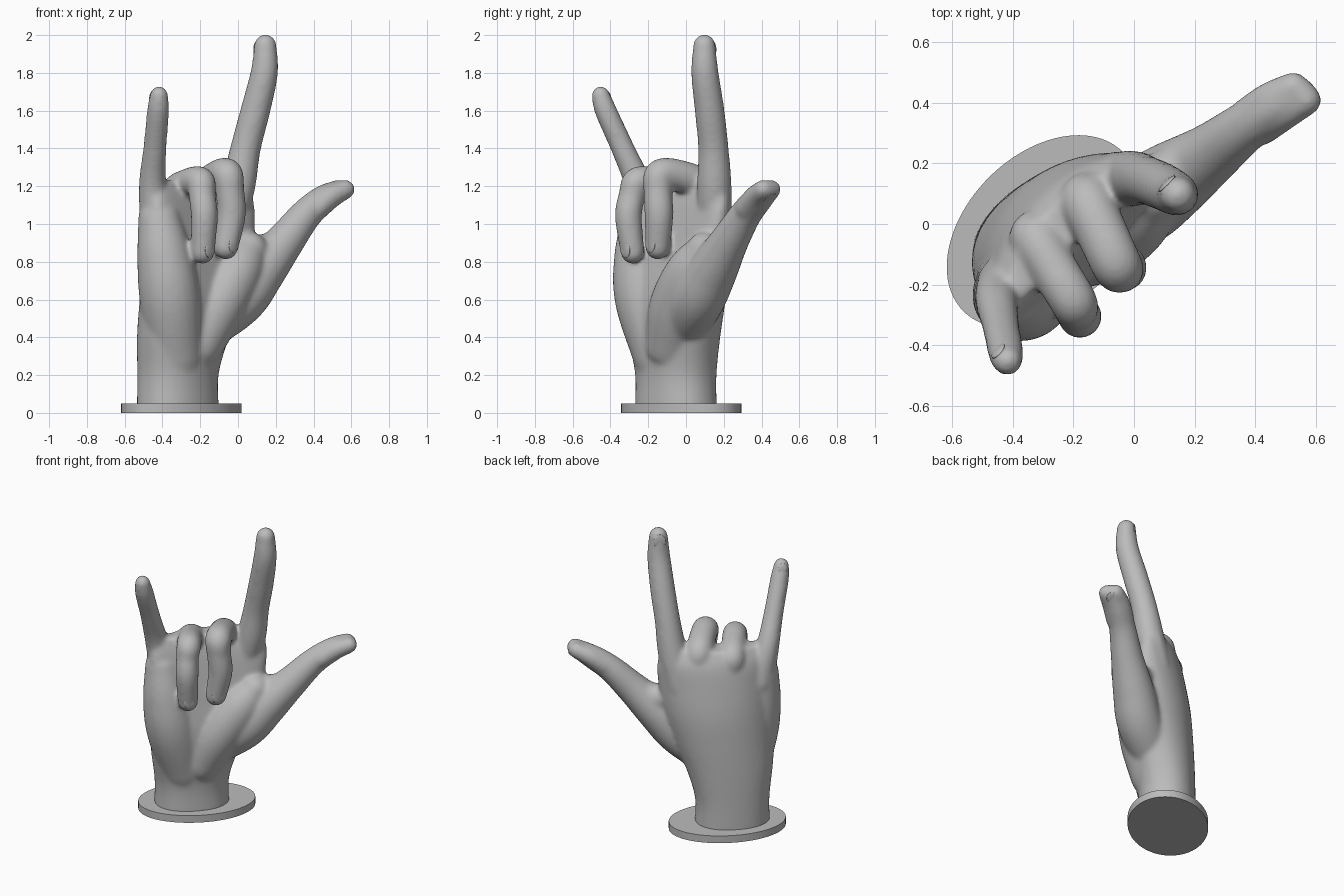
import bpy, bmesh, math
from mathutils import Vector

if "Cube" in bpy.data.objects:
    bpy.data.objects.remove(bpy.data.objects["Cube"], do_unlink=True)

GREY = (0.5, 0.5, 0.5, 1)
grey = bpy.data.materials.new("plain_grey")
grey.use_nodes = True
grey.diffuse_color = GREY
grey.node_tree.nodes["Principled BSDF"].inputs["Base Color"].default_value = GREY

# The palm stands diagonally: S runs little finger to thumb, T runs back to palm
S = Vector((1, 1, 0)).normalized()
T = Vector((1, -1, 0)).normalized()


def finish(bm, name):
    bmesh.ops.recalc_face_normals(bm, faces=bm.faces)
    mesh = bpy.data.meshes.new(name)
    bm.to_mesh(mesh)
    bm.free()
    mesh.materials.append(grey)
    obj = bpy.data.objects.new(name, mesh)
    bpy.context.collection.objects.link(obj)
    return obj


def skin(bm, rings):
    """Bridge a list of point rings and cap both ends."""
    loops = [[bm.verts.new(p) for p in ring] for ring in rings]
    n = len(loops[0])
    for a, b in zip(loops, loops[1:]):
        for i in range(n):
            j = (i + 1) % n
            bm.faces.new((a[i], a[j], b[j], b[i]))
    bm.faces.new(loops[0][::-1])
    bm.faces.new(loops[-1])


def spline(points, steps=8):
    """Catmull-Rom through points of any size."""
    pts = [Vector(p) for p in points]
    pts = [2 * pts[0] - pts[1]] + pts + [2 * pts[-1] - pts[-2]]
    out = []
    for a, b, c, d in zip(pts, pts[1:], pts[2:], pts[3:]):
        for k in range(steps):
            u = k / steps
            out.append(0.5 * (2 * b + (c - a) * u + (2 * a - 5 * b + 4 * c - d) * u * u
                              + (3 * b - a - 3 * c + d) * u ** 3))
    return out + [pts[-2]]


def tube(bm, points, sides=24):
    """Round limb along (x, y, z, radius) points with domed ends."""
    path = spline(points)
    centres = [p.to_3d() for p in path]
    side = T
    rings = []
    for i, (c, p) in enumerate(zip(centres, path)):
        r = p[3]
        d = (centres[min(i + 1, len(path) - 1)] - centres[max(i - 1, 0)]).normalized()
        side = (side - d * side.dot(d)).normalized()
        other = d.cross(side)
        domes = [(0, 1)]
        caps = [(math.sin(a), math.cos(a)) for a in (0.3, 0.6, 0.9, 1.2, 1.45)]
        if i == 0:
            domes = [(-h, w) for h, w in reversed(caps)] + domes
        if i == len(path) - 1:
            domes = domes + caps
        for h, w in domes:
            rings.append([c + d * h * r + (side * math.cos(q) + other * math.sin(q)) * r * w
                          for q in (2 * math.pi * k / sides for k in range(sides))])
    skin(bm, rings)


def palm(bm, sections, sides=48):
    """Cupped oval loft from (z, s, t, half width, half depth, cupping)."""
    rings = []
    for z, s, t, a, b, cup in spline(sections, 5):
        ring = []
        for k in range(sides):
            q = 2 * math.pi * k / sides
            cx, cy = math.cos(q), math.sin(q)
            e = math.copysign(abs(cx) ** 0.9, cx)
            f = math.copysign(abs(cy) ** 0.9, cy)
            ring.append(S * (s + a * e) + T * (t + b * f + cup * e * e) + Vector((0, 0, z)))
        rings.append(ring)
    skin(bm, rings)


# Hand: palm, fingers and thumb fused into one skin
hand_bm = bmesh.new()
palm(hand_bm, [
    (0.01, -0.263, -0.187, 0.237, 0.18, 0),
    (0.2, -0.263, -0.187, 0.235, 0.178, 0),
    (0.4, -0.25, -0.172, 0.275, 0.19, 0.015),
    (0.6, -0.22, -0.165, 0.325, 0.19, 0.05),
    (0.8, -0.192, -0.172, 0.358, 0.17, 0.075),
    (1.0, -0.178, -0.172, 0.373, 0.137, 0.08),
    (1.14, -0.17, -0.17, 0.368, 0.107, 0.07),
    (1.23, -0.165, -0.165, 0.31, 0.065, 0.06),
])
fingers = {
    "index": [(-0.06, 0.15, 0.98, 0.09), (0, 0.15, 1.2, 0.092), (0.04, 0.145, 1.4, 0.081),
              (0.092, 0.125, 1.6, 0.079), (0.139, 0.1, 1.8, 0.073), (0.145, 0.097, 1.945, 0.06)],
    "middle": [(-0.14, 0.07, 1.1, 0.09), (-0.155, 0.075, 1.2, 0.09), (-0.11, -0.02, 1.25, 0.086),
               (-0.057, -0.135, 1.262, 0.084), (-0.043, -0.148, 1.17, 0.077),
               (-0.035, -0.143, 1.05, 0.077), (-0.064, -0.15, 0.878, 0.067)],
    "ring": [(-0.31, -0.05, 1.08, 0.085), (-0.325, -0.045, 1.17, 0.085), (-0.27, -0.14, 1.212, 0.08),
             (-0.2, -0.255, 1.226, 0.078), (-0.19, -0.285, 1.15, 0.072),
             (-0.178, -0.305, 1.04, 0.072), (-0.187, -0.283, 0.852, 0.064)],
    "little": [(-0.42, -0.2, 0.98, 0.1), (-0.452, -0.25, 1.2, 0.074), (-0.44, -0.335, 1.4, 0.062),
               (-0.423, -0.425, 1.6, 0.059), (-0.418, -0.452, 1.682, 0.049)],
    "thumb": [(-0.2, -0.03, 0.44, 0.13), (0.0, 0.06, 0.6, 0.145), (0.12, 0.14, 0.75, 0.132),
              (0.25, 0.23, 0.91, 0.103), (0.36, 0.315, 1.05, 0.085), (0.46, 0.385, 1.135, 0.075),
              (0.55, 0.43, 1.182, 0.053)],
}
for path in fingers.values():
    tube(hand_bm, path)

# Flattened thumb tip, widened to both sides
for shift in (-0.03, 0.03):
    offset = T.to_4d() * shift
    offset.w = 0
    tube(hand_bm, [Vector(p) + offset for p in
                   ((0.4, 0.34, 1.085, 0.06), (0.47, 0.388, 1.143, 0.06), (0.547, 0.43, 1.183, 0.052))])

# Fleshy pads: outer heel, thumb heel and the web between thumb and index finger
tube(hand_bm, [(-0.33, -0.13, 0.3, 0.15), (-0.36, -0.215, 0.6, 0.162),
               (-0.388, -0.235, 0.82, 0.147), (-0.415, -0.23, 1.02, 0.115)])
tube(hand_bm, [(-0.22, -0.08, 0.36, 0.14), (-0.12, -0.04, 0.56, 0.155),
               (-0.01, 0.03, 0.74, 0.14), (0.06, 0.1, 0.86, 0.1)])
tube(hand_bm, [(-0.01, 0.12, 0.9, 0.09), (0.08, 0.15, 0.86, 0.085), (0.18, 0.19, 0.87, 0.085)])

hand = finish(hand_bm, "hand")
remesh = hand.modifiers.new("fuse", "REMESH")
remesh.mode = "VOXEL"
remesh.voxel_size = 0.011
remesh.use_smooth_shade = True
soften = hand.modifiers.new("soften", "SMOOTH")
soften.factor = 0.5
soften.iterations = 20

# Fingernails: shallow ovals set into the finger backs
nails = {
    "index": (-T, 0.045), "middle": (T, 0.042), "ring": (T, 0.042),
    "little": (-T, 0.035), "thumb": (Vector((0.2, 0.4, -0.8)), 0.045),
}
for finger, (out, half) in nails.items():
    a, b = (Vector(p) for p in fingers[finger][-2:])
    along = (b - a).to_3d().normalized()
    out = (out - along * out.dot(along)).normalized()
    across = along.cross(out)
    centre = b.to_3d() + out * b[3] * 0.84 - along * 0.02
    bm = bmesh.new()
    bmesh.ops.create_uvsphere(bm, u_segments=24, v_segments=12, radius=1)
    for v in bm.verts:
        x, y, z = v.co
        v.co = centre + across * x * half * 0.85 + along * y * half * 1.1 + out * z * 0.009
    for f in bm.faces:
        f.smooth = True
    finish(bm, finger + "_nail")

# Oval base plate
bm = bmesh.new()
rim = [2 * math.pi * k / 96 for k in range(96)]
skin(bm, [[Vector((-0.3, -0.025, z)) + S * 0.372 * math.cos(q) + T * 0.253 * math.sin(q) for q in rim]
          for z in (0, 0.05)])
finish(bm, "base_plate")
